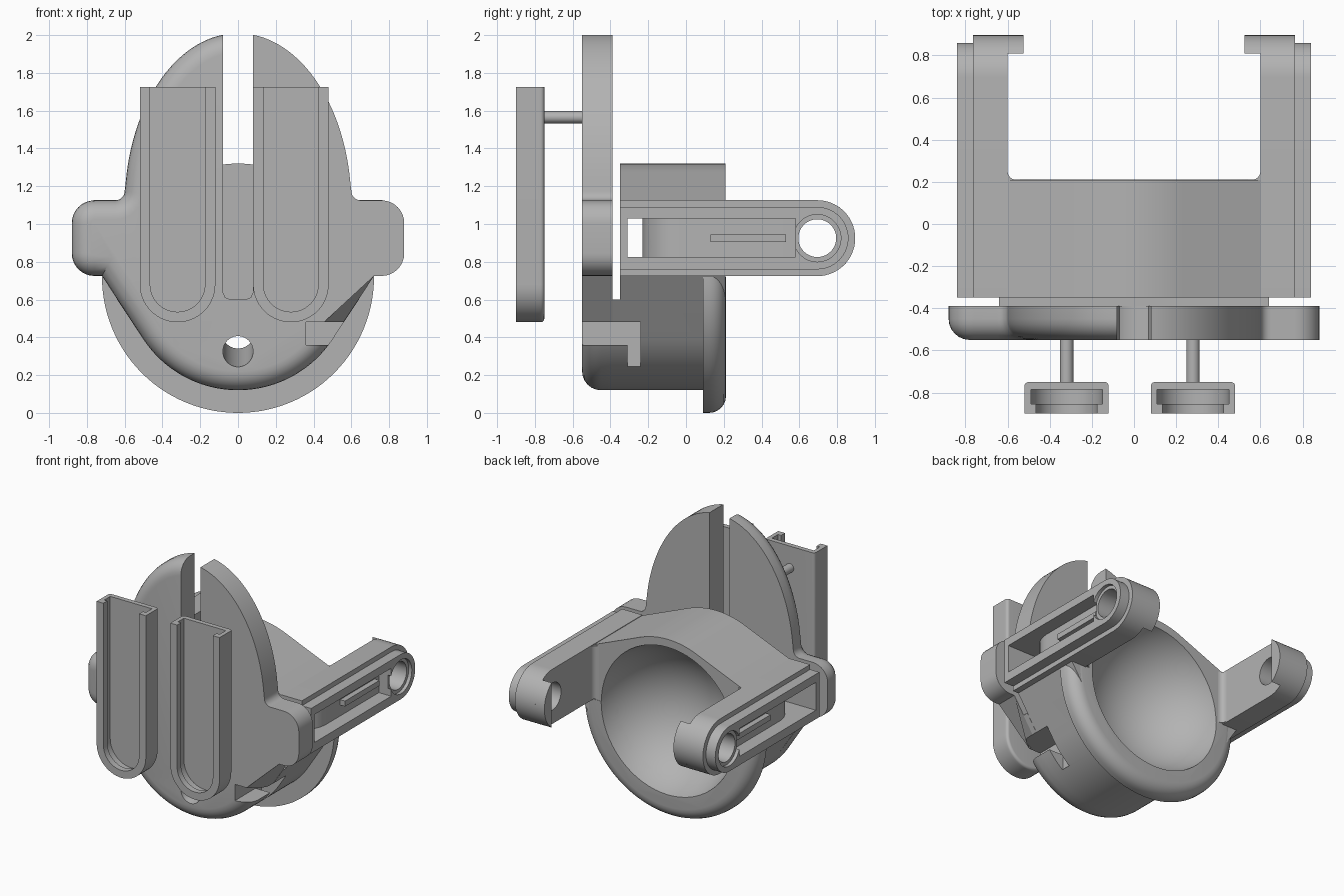
import bpy, bmesh
from math import sin, cos, radians, hypot, acos, atan2

cube = bpy.data.objects.get("Cube")
if cube:
    bpy.data.objects.remove(cube, do_unlink=True)

grey = bpy.data.materials.new("plain grey")
grey.use_nodes = True
colour = (0.45, 0.45, 0.45, 1)
grey.diffuse_color = colour
grey.node_tree.nodes["Principled BSDF"].inputs["Base Color"].default_value = colour

AXES = {"x": lambda u, v, w: (w, u, v),
        "y": lambda u, v, w: (u, w, v),
        "z": lambda u, v, w: (u, v, w)}
parts = []


def arc(cu, cv, r, a0, a1, n=12, rv=None):
    """Points on a circular or elliptical arc, angles in degrees."""
    angles = [radians(a0 + (a1 - a0) * i / n) for i in range(n + 1)]
    return [(cu + r * cos(a), cv + (rv or r) * sin(a)) for a in angles]


def prism(name, outline, axis, w0, w1, bevel=0, rule=None, keep=True):
    """Extrude an outline along an axis and round the edges picked by a rule."""
    bm = bmesh.new()
    rings = [[bm.verts.new(AXES[axis](u, v, w)) for u, v in outline] for w in (w0, w1)]
    n = len(outline)
    for ring in rings:
        bm.faces.new(ring)
    for i in range(n):
        j = (i + 1) % n
        bm.faces.new((rings[0][i], rings[0][j], rings[1][j], rings[1][i]))
    bmesh.ops.recalc_face_normals(bm, faces=bm.faces)
    if bevel:
        edges = [e for e in bm.edges if rule(e)]
        bmesh.ops.bevel(bm, geom=edges, offset=bevel, segments=6, profile=0.5,
                        affect="EDGES", clamp_overlap=False)
        bmesh.ops.recalc_face_normals(bm, faces=bm.faces)
    mesh = bpy.data.meshes.new(name)
    bm.to_mesh(mesh)
    bm.free()
    obj = bpy.data.objects.new(name, mesh)
    bpy.context.collection.objects.link(obj)
    mesh.materials.append(grey)
    obj.hide_render = not keep
    if keep:
        parts.append(obj)
    return obj


def cut(obj, cutters):
    """Subtract cutters and bake the result."""
    for c in cutters:
        mod = obj.modifiers.new("cut", "BOOLEAN")
        mod.object, mod.operation, mod.solver = c, "DIFFERENCE", "EXACT"
    bpy.context.view_layer.update()
    graph = bpy.context.evaluated_depsgraph_get()
    mesh = bpy.data.meshes.new_from_object(obj.evaluated_get(graph))
    obj.modifiers.clear()
    obj.data = mesh


def mirrored(points):
    return [(-u, v) for u, v in reversed(points)]


def tangent_angle(u, v, r, cv):
    """Angles of the point and of its tangent contact on the body circle."""
    return atan2(v - cv, u) * 57.2958, acos(r / hypot(u, v - cv)) * 57.2958


MID, R = 0.72, 0.6          # body circle
PIVOT, ARM_Z = 0.695, 0.925  # arm end

# Cutters
notch = [prism("notch_cutter", [(0.36, 0.36), (0.9, 0.36), (0.9, 0.48), (0.36, 0.48)],
               "y", -0.6, -0.24, keep=False),
         prism("notch_tail_cutter", [(0.36, 0.245), (0.9, 0.245), (0.9, 0.47), (0.36, 0.47)],
               "y", -0.31, -0.2401, keep=False)]
bpy.ops.mesh.primitive_cylinder_add(vertices=40, radius=0.08, depth=0.8,
                                    location=(0, -0.25, 0.385), rotation=(radians(101.3), 0, 0))
hole = bpy.context.object
bpy.ops.mesh.primitive_uv_sphere_add(segments=64, ring_count=32, radius=0.56,
                                     location=(0, 0.35, MID), rotation=(radians(90), 0, 0))
bowl = bpy.context.object
channel = []
for s in (1, -1):
    path = [(-0.01, -0.31), (0.9, -0.31), (0.9, 0.58), (0.74, 0.58)]
    path += arc(0.54, -0.03, 0.2, 0, -90) + [(-0.01, -0.23)]
    channel.append(prism("strap_cutter", [(s * u, v) for u, v in path], "z",
                         0.825, 1.03, keep=False))
pivot_hole = prism("pivot_cutter", arc(PIVOT, ARM_Z, 0.1, 0, 354, 59), "x", -1, 1, keep=False)
bores = [prism("bore_cutter", arc(PIVOT, ARM_Z, 0.125, 0, 354, 59), "x",
               s * 0.815, s * 1, keep=False) for s in (1, -1)]

# Front plate with side ears and a central slot
side = arc(0, 1.1, R, 82.3, 8, 28, 0.91)
side += arc(0.65, 1.175, 0.05, 180, 270, 6)
side += arc(0.76, 1.005, 0.12, 90, 0, 8) + arc(0.76, 0.845, 0.12, 0, -90, 8)
side += [(0.72, 0.725)]
a, d = tangent_angle(0.72, 0.725, R, MID)
lower = arc(0, MID, R, a - d, -90, 24)
half = side + lower
plate_outline = half + mirrored(half)[1:]
plate_outline += [(-0.08, 0.64), (-0.068, 0.612), (-0.04, 0.6),
                  (0.04, 0.6), (0.068, 0.612), (0.08, 0.64)]


def plate_rule(e):
    m = (e.verts[0].co + e.verts[1].co) / 2
    front = all(v.co.y < -0.549 for v in e.verts)
    return front and (m.x < -0.0805 or m.z < 0.39)


plate = prism("front_plate", plate_outline, "y", -0.55, -0.39, 0.1, plate_rule)
cut(plate, notch + [hole])

# Neck joining plate and body below the gap
t = (MID - 0.6) / (MID - lower[0][1])
neck_side = [(0.72 + (lower[0][0] - 0.72) * t, 0.6)] + lower
neck = prism("neck", neck_side + mirrored(neck_side)[1:], "y", -0.39, -0.35)
cut(neck, notch + [hole])

# Cup body: circle with tangent shoulders
a2, d2 = tangent_angle(0.6, 1.122, R, MID)
body_half = arc(0, MID, R, 90, a2 + d2, 12) + [(0.6, 1.122), (0.72, 0.725)] + lower
body = prism("cup_body", body_half + mirrored(body_half)[1:-1], "y", -0.35, 0.21)
cut(body, [bowl, hole] + notch + channel)

# Rounded lower rim of the cup
rim = prism("cup_rim", arc(0, MID, 0.72, -180, 0, 56), "y", 0.09, 0.212, 0.09,
            lambda e: all(v.co.y > 0.2 for v in e.verts)
            and sum(v.co.z for v in e.verts) < 2 * MID - 0.001)
cut(rim, [bowl])


def arm_outline(r):
    return [(-0.35, ARM_Z + r), (-0.35, ARM_Z - r)] + arc(PIVOT, ARM_Z, r, -90, 90, 28)


# Side arms, outer rails, hooks and raised bars
for s, label in ((1, "left"), (-1, "right")):
    arm = prism(label + "_arm", arm_outline(0.201), "x", s * 0.6, s * 0.765)
    cut(arm, channel + [pivot_hole])
    rail = prism(label + "_arm_rail", arm_outline(0.165), "x", s * 0.765, s * 0.84)
    cut(rail, channel + [pivot_hole] + bores)
    prism(label + "_hook", arc(PIVOT, ARM_Z, 0.201, -55, 55, 16), "x", s * 0.525, s * 0.61)
    prism(label + "_bar", [(0.13, 0.905), (0.53, 0.905), (0.53, 0.945), (0.13, 0.945)],
          "x", s * 0.73, s * 0.78)
    fillet = [(s * 0.605, 0.205), (s * 0.605, 0.25)]
    fillet += [(s * u, v) for u, v in arc(0.56, 0.25, 0.04, 0, -90, 6)] + [(s * 0.56, 0.205)]
    prism(label + "_arm_fillet", fillet, "z", 0.73, 1.12)


def u_path(x, inset):
    r = 0.2 - inset
    return [(x - r, 1.725)] + arc(x, 0.68, r, 180, 360, 28) + [(x + r, 1.725)]


# Two U-shaped channel clips on pins
for x, label in ((-0.32, "right"), (0.28, "left")):
    outer = u_path(x, 0)
    prism(label + "_clip_back", outer, "y", -0.785, -0.75, 0.02,
          lambda e: all(v.co.y > -0.751 for v in e.verts)
          and sum(v.co.z for v in e.verts) < 3.44)
    prism(label + "_clip_wall", outer + u_path(x, 0.03)[::-1], "y", -0.855, -0.785)
    prism(label + "_clip_lip", outer + u_path(x, 0.055)[::-1], "y", -0.9, -0.855)
    prism(label + "_clip_pin", arc(x, 1.565, 0.032, 0, 345, 23), "y", -0.76, -0.54)

# Remove cutters and finish shading
for c in notch + channel + bores + [hole, bowl, pivot_hole]:
    bpy.data.objects.remove(c, do_unlink=True)
bpy.ops.object.select_all(action="DESELECT")
for p in parts:
    p.data.materials.clear()
    p.data.materials.append(grey)
    for f in p.data.polygons:
        f.material_index = 0
    p.select_set(True)
bpy.context.view_layer.objects.active = parts[0]
bpy.ops.object.shade_smooth_by_angle(angle=radians(30))
